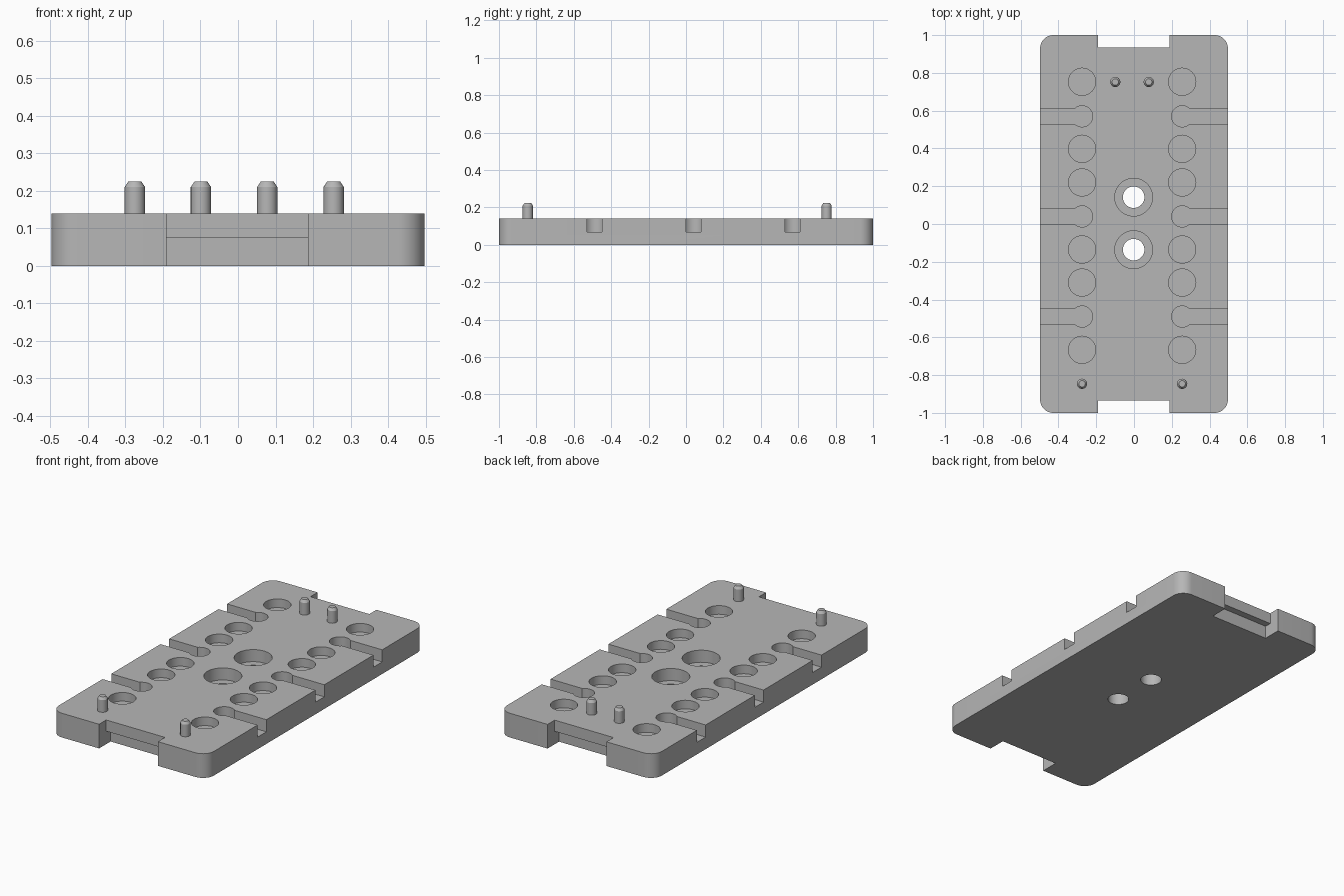
import bpy, bmesh, math
from mathutils import Vector

cube = bpy.data.objects.get("Cube")
if cube:
    bpy.data.objects.remove(cube, do_unlink=True)

grey = bpy.data.materials.new("machined_grey")
grey.use_nodes = True
colour = (0.47, 0.47, 0.47, 1)
grey.diffuse_color = colour
grey.node_tree.nodes["Principled BSDF"].inputs["Base Color"].default_value = colour

HEIGHT = 0.14
HALF_X, HALF_Y = 0.497, 1.0
COLUMNS = (-0.275, 0.255)


def arc(cx, cy, r, start, end, steps):
    angles = [math.radians(start + (end - start) * i / steps) for i in range(steps + 1)]
    return [(cx + r * math.cos(a), cy + r * math.sin(a)) for a in angles]


def circle(cx, cy, r, steps=40):
    return arc(cx, cy, r, 0, 360, steps)[:-1]


def prism(bm, points, low, high, along_x=False):
    """Extrude an outline along z, or a (y, z) outline along x."""
    place = (lambda p: (low, *p)) if along_x else (lambda p: (*p, low))
    face = bm.faces.new([bm.verts.new(place(p)) for p in points])
    move = Vector((high - low, 0, 0) if along_x else (0, 0, high - low))
    result = bmesh.ops.extrude_face_region(bm, geom=[face])
    top = [v for v in result["geom"] if isinstance(v, bmesh.types.BMVert)]
    bmesh.ops.translate(bm, verts=top, vec=move)


def finish(bm, name):
    bmesh.ops.recalc_face_normals(bm, faces=bm.faces[:])
    mesh = bpy.data.meshes.new(name)
    bm.to_mesh(mesh)
    bm.free()
    mesh.materials.append(grey)
    obj = bpy.data.objects.new(name, mesh)
    bpy.context.collection.objects.link(obj)
    return obj


def activate(obj):
    bpy.ops.object.select_all(action="DESELECT")
    obj.select_set(True)
    bpy.context.view_layer.objects.active = obj


def cut(target, bm):
    cutter = finish(bm, "cutter")
    cutter.hide_render = True
    mod = target.modifiers.new("cut", "BOOLEAN")
    mod.operation, mod.solver, mod.object = "DIFFERENCE", "EXACT", cutter
    activate(target)
    bpy.ops.object.modifier_apply(modifier=mod.name)
    bpy.data.objects.remove(cutter, do_unlink=True)


# Base plate with rounded corners
R = 0.07
outline = []
for i, (sx, sy) in enumerate([(1, 1), (-1, 1), (-1, -1), (1, -1)]):
    outline += arc(sx * (HALF_X - R), sy * (HALF_Y - R), R, 90 * i, 90 * i + 90, 10)
bm = bmesh.new()
prism(bm, outline, 0, HEIGHT)
plate = finish(bm, "base_plate")

# Round pockets and keyhole side slots in both columns
bm = bmesh.new()
for x in COLUMNS:
    for y in (0.753, 0.398, 0.22, -0.135, -0.31, -0.666):
        prism(bm, circle(x, y, 0.072), 0.09, 0.3)
    side = 1 if x > 0 else -1
    half, radius = 0.04, 0.056
    open_angle = math.degrees(math.asin(half / radius))
    for y in (0.57, 0.04, -0.49):
        key = arc(0, 0, radius, open_angle, 360 - open_angle, 32)
        key += [(0.5, -half), (0.5, half)]
        prism(bm, [(x + side * px, y + py) for px, py in key], 0.07, 0.3)

# Counterbores and undercut end notches
BORES = (0.142, -0.136)
for y in BORES:
    prism(bm, circle(-0.002, y, 0.1, 48), 0.07, 0.3)
for s in (-1, 1):
    step = [(0.895, -0.1), (1.1, -0.1), (1.1, 0.3), (0.935, 0.3), (0.935, 0.075), (0.895, 0.075)]
    prism(bm, [(s * y, z) for y, z in step], -0.19, 0.187, along_x=True)
cut(plate, bm)

# Through holes
bm = bmesh.new()
for y in BORES:
    prism(bm, circle(-0.002, y, 0.057), -0.1, 0.3)
cut(plate, bm)
activate(plate)
bpy.ops.object.shade_smooth_by_angle(angle=math.radians(30))


# Chamfered locating pins
def pin(name, x, y):
    bm = bmesh.new()
    rings = []
    for r, z in ((0.027, HEIGHT - 0.005), (0.027, 0.21), (0.017, 0.225)):
        rings.append([bm.verts.new((px, py, z)) for px, py in circle(x, y, r, 24)])
    for a, b in zip(rings, rings[1:]):
        for i in range(len(a)):
            j = (i + 1) % len(a)
            bm.faces.new((a[i], a[j], b[j], b[i]))
    bm.faces.new(rings[0])
    bm.faces.new(rings[-1])
    activate(finish(bm, name))
    bpy.ops.object.shade_smooth_by_angle(angle=math.radians(30))


pin("front_pin_right", COLUMNS[0], -0.846)
pin("front_pin_left", COLUMNS[1], -0.846)
pin("back_pin_right", -0.099, 0.752)
pin("back_pin_left", 0.078, 0.752)
